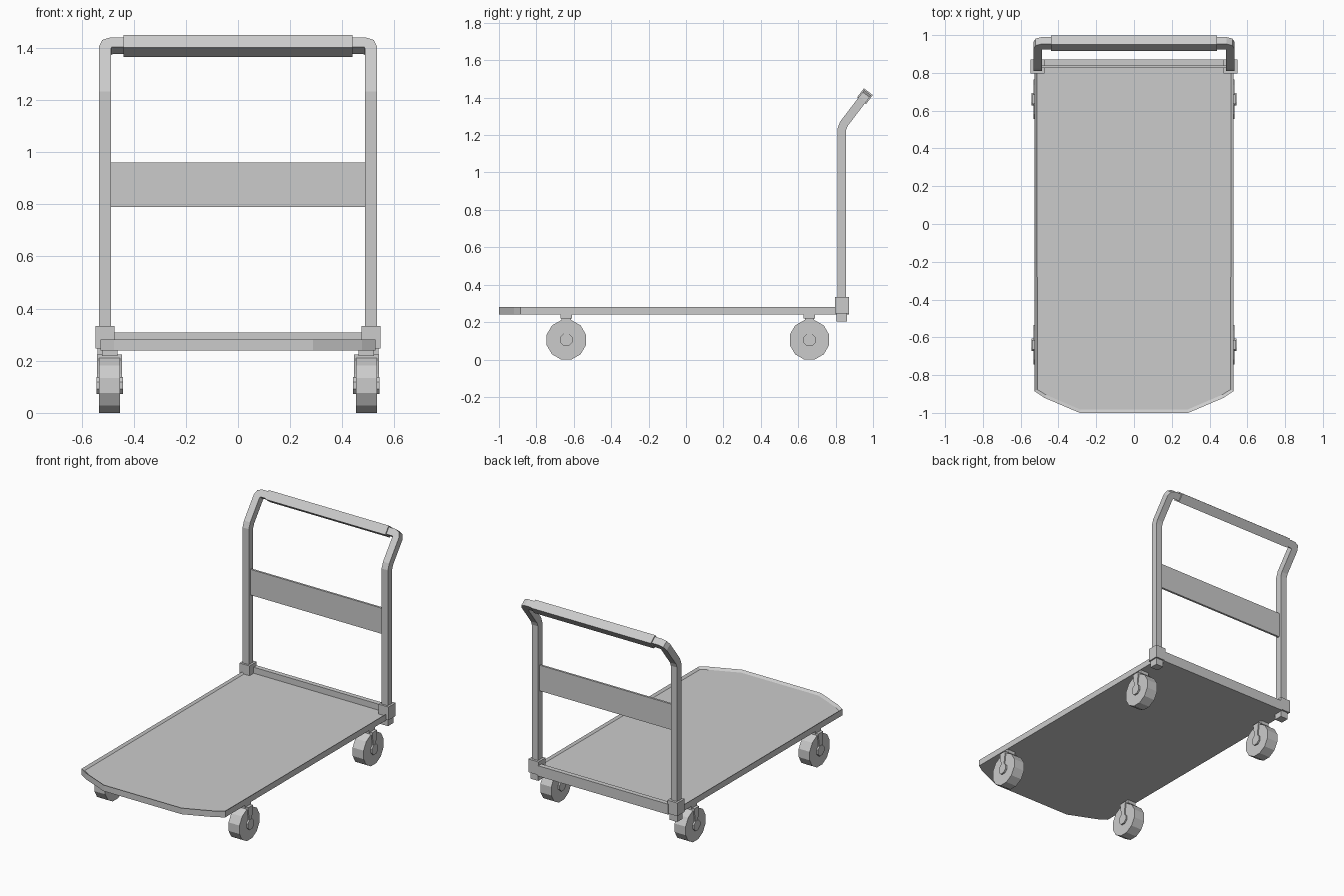
import bpy, bmesh, math
from mathutils import Vector, Matrix

if "Cube" in bpy.data.objects:
    bpy.data.objects.remove(bpy.data.objects["Cube"])


def finish(bm, name):
    bmesh.ops.recalc_face_normals(bm, faces=bm.faces)
    me = bpy.data.meshes.new(name)
    bm.to_mesh(me)
    bm.free()
    ob = bpy.data.objects.new(name, me)
    bpy.context.collection.objects.link(ob)
    return ob


def box(name, lo, hi, rot_x=0.0):
    lo, hi = Vector(lo), Vector(hi)
    bm = bmesh.new()
    bmesh.ops.create_cube(bm, size=1)
    bmesh.ops.scale(bm, vec=hi - lo, verts=bm.verts)
    ob = finish(bm, name)
    ob.location = (lo + hi) / 2
    ob.rotation_euler.x = rot_x
    return ob


def prism_x(name, profile, x0, x1):
    """Extrude a (y, z) profile along x."""
    bm = bmesh.new()
    f = bm.faces.new([bm.verts.new((x0, y, z)) for y, z in profile])
    r = bmesh.ops.extrude_face_region(bm, geom=[f])
    moved = [v for v in r["geom"] if isinstance(v, bmesh.types.BMVert)]
    bmesh.ops.translate(bm, vec=(x1 - x0, 0, 0), verts=moved)
    return finish(bm, name)


def ngon(cy, cz, r, n):
    return [(cy + r * math.cos((i + .5) * 2 * math.pi / n),
             cz + r * math.sin((i + .5) * 2 * math.pi / n)) for i in range(n)]


def sweep_square(name, path, half):
    """Square tube with mitred bends, starting straight up."""
    pts = [Vector(p) for p in path]
    ring = [pts[0] + Vector((a * half, b * half, 0))
            for a, b in ((-1, -1), (1, -1), (1, 1), (-1, 1))]
    bm = bmesh.new()
    prev = [bm.verts.new(p) for p in ring]
    bm.faces.new(prev)
    for i in range(1, len(pts)):
        d = (pts[i] - pts[i - 1]).normalized()
        nxt = (pts[i + 1] - pts[i]).normalized() if i + 1 < len(pts) else d
        n = (d + nxt).normalized()
        ring = [p + d * ((pts[i] - p).dot(n) / d.dot(n)) for p in ring]
        cur = [bm.verts.new(p) for p in ring]
        for k in range(4):
            bm.faces.new((prev[k], prev[k - 1], cur[k - 1], cur[k]))
        prev = cur
    bm.faces.new(prev)
    return finish(bm, name)


# Deck: flat platform with a raised rim
half_outline = [(.527, .855), (.527, -.885), (.475, -.92), (.287, -1.0)]
outline = half_outline + [(-x, y) for x, y in reversed(half_outline)]
bm = bmesh.new()
base = bm.faces.new([bm.verts.new((x, y, .24)) for x, y in outline])
res = bmesh.ops.extrude_face_region(bm, geom=[base], use_keep_orig=True)
bmesh.ops.translate(bm, vec=(0, 0, .041),
                    verts=[v for v in res["geom"] if isinstance(v, bmesh.types.BMVert)])
bmesh.ops.recalc_face_normals(bm, faces=bm.faces)
top = max(bm.faces, key=lambda f: f.calc_center_median().z)
bmesh.ops.inset_region(bm, faces=[top], thickness=.018)
bmesh.ops.translate(bm, vec=(0, 0, -.012), verts=top.verts)
finish(bm, "deck")

# Rear rail between the post sockets
box("rear_rail", (-.48, .84, .24), (.48, .872, .309))

# Handle frame: one bent square tube
yp, r = .832, .025
bend = Vector((-.51, yp + .012, 1.26))
corner = Vector((-.51, .957, 1.408))
u = (corner - bend).normalized()
ex = Vector((1, 0, 0))
left = [Vector((-.51, yp, .24)), Vector((-.51, yp, 1.228)), bend,
        corner - u * r, corner + (ex - u) * r * .29 * 1.0, corner + ex * r]
right = [Vector((-p.x, p.y, p.z)) for p in reversed(left)]
sweep_square("handle_frame", left + right, .023)

# Grip sleeve and back panel
tilt = -math.atan2(u.y, u.z)
box("grip", (-.44, .957 - .03, 1.378), (.44, .957 + .03, 1.438), tilt)
box("back_panel", (-.487, .825, .79), (.487, .839, .96))

# Sockets holding the posts, with stubs under the deck
for s in (-1, 1):
    side = "left" if s < 0 else "right"
    c = s * .51
    box(side + "_socket", (c - .037, .796, .247), (c + .037, .871, .334))
    box(side + "_post_stub", (c - .028, .804, .202), (c + .028, .86, .25))

# Casters
for s in (-1, 1):
    for y in (-.64, .66):
        n = ("left" if s < 0 else "right") + ("_front" if y < 0 else "_rear")
        c = s * .4925
        prism_x(n + "_wheel", ngon(y, .105, .105 / math.cos(math.pi / 12), 12), c - .04, c + .04)
        box(n + "_caster_mount", (c - .03, y - .031, .218), (c + .03, y + .031, .242))
        box(n + "_fork_crown", (c - .048, y - .025, .208), (c + .048, y + .025, .223))
        for k in (-1, 1):
            a, b = c + k * .039, c + k * .048
            prism_x(n + "_fork_arm", [(y - .016, .105), (y + .016, .105), (y + .016, .15),
                                      (y + .025, .215), (y - .025, .215), (y - .016, .15)], a, b)
            prism_x(n + "_axle_cap", ngon(y, .105, .036, 8), a, c + k * .051)
